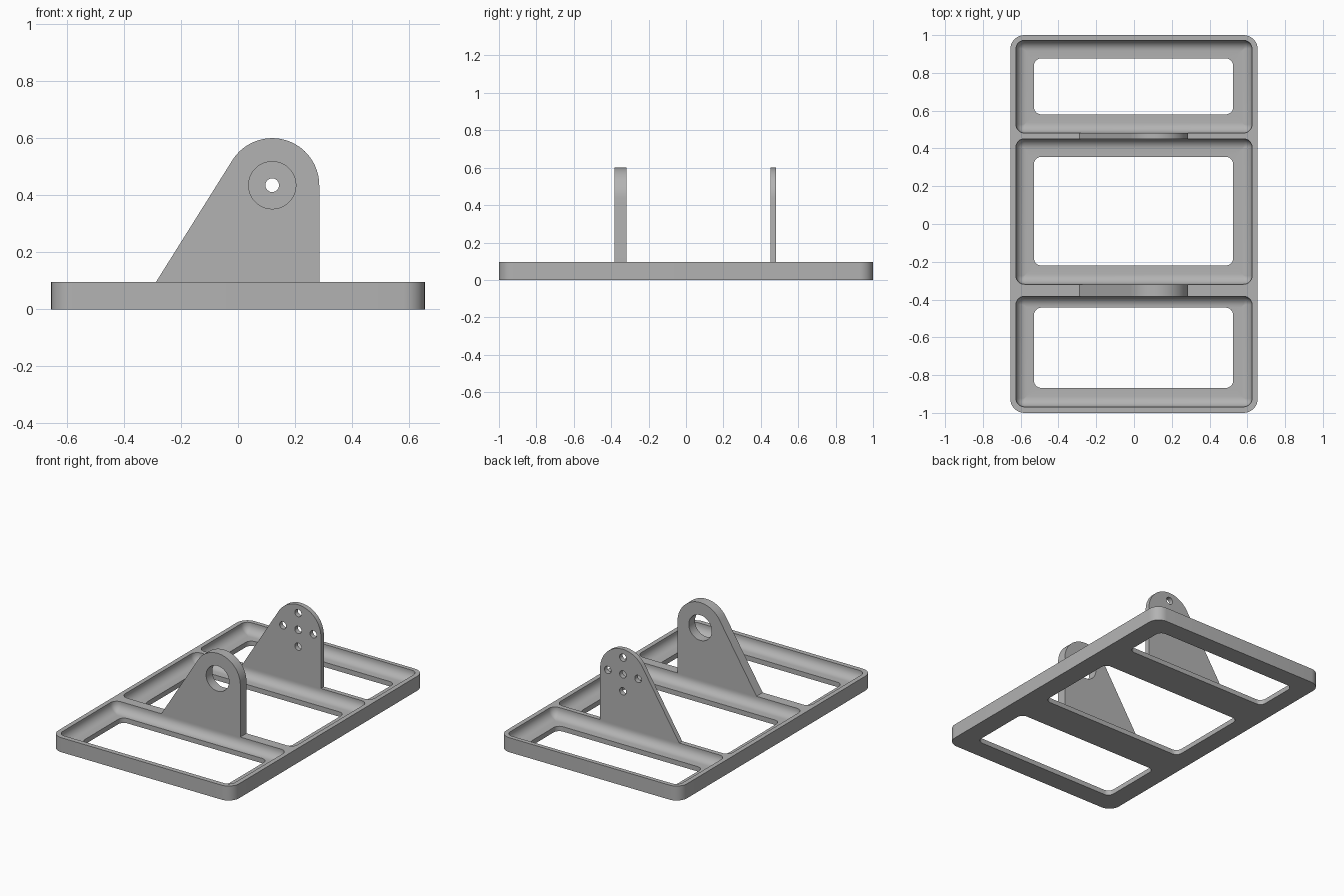
import bpy
import bmesh
from math import cos, sin, pi, acos, atan2, hypot, radians

cube = bpy.data.objects.get("Cube")
if cube:
    bpy.data.objects.remove(cube)

grey = bpy.data.materials.new("plain grey")
grey.use_nodes = True
COLOUR = (0.45, 0.45, 0.45, 1)
grey.diffuse_color = COLOUR
grey.node_tree.nodes["Principled BSDF"].inputs["Base Color"].default_value = COLOUR


def arc(cx, cy, r, start, end, steps):
    return [(cx + r * cos(start + (end - start) * i / steps),
             cy + r * sin(start + (end - start) * i / steps)) for i in range(steps + 1)]


def circle(cx, cy, r, steps=40):
    return arc(cx, cy, r, 0, 2 * pi, steps)[:-1]


def rounded_rect(x0, x1, y0, y1, r, z):
    corners = ((x1, y1, -1, -1), (x0, y1, 1, -1), (x0, y0, 1, 1), (x1, y0, -1, 1))
    pts = []
    for i, (x, y, sx, sy) in enumerate(corners):
        pts += arc(x + sx * r, y + sy * r, r, i * pi / 2, (i + 1) * pi / 2, 8)
    return [(x, y, z) for x, y in pts]


def solid(name, stacks):
    """Skin each stack of loops, then cap the first and last loops around the holes."""
    bm = bmesh.new()
    caps = ([], [])
    for stack in stacks:
        rings = [[bm.verts.new(p) for p in loop] for loop in stack]
        n = len(rings[0])
        for a, b in zip(rings, rings[1:]):
            for i in range(n):
                j = (i + 1) % n
                bm.faces.new((a[i], a[j], b[j], b[i]))
        for cap, ring in zip(caps, (rings[0], rings[-1])):
            cap += [bm.edges.get((ring[i], ring[(i + 1) % n])) for i in range(n)]
    for cap in caps:
        bmesh.ops.triangle_fill(bm, edges=cap, use_beauty=True)
    bmesh.ops.recalc_face_normals(bm, faces=bm.faces)
    mesh = bpy.data.meshes.new(name)
    bm.to_mesh(mesh)
    bm.free()
    mesh.materials.append(grey)
    obj = bpy.data.objects.new(name, mesh)
    bpy.context.collection.objects.link(obj)
    bpy.ops.object.select_all(action='DESELECT')
    obj.select_set(True)
    bpy.context.view_layer.objects.active = obj
    bpy.ops.object.shade_smooth_by_angle(angle=radians(30))
    return obj


# Base frame: rounded tray with three filleted pockets, each with a window
TOP, FLOOR, FILLET = 0.095, 0.032, 0.055
RIDGE_FRONT = (-0.383, -0.319)
RIDGE_BACK = (0.451, 0.482)


def pocket(y0, y1, window_y0, window_y1):
    loops = [rounded_rect(-0.625, 0.625, y0, y1, 0.045, TOP)]
    for i in range(9):
        a = i * pi / 16
        inset = FILLET * (1 - cos(a))
        z = FLOOR + FILLET * (1 - sin(a))
        loops.append(rounded_rect(-0.625 + inset, 0.625 - inset, y0 + inset, y1 - inset,
                                  max(0.045 - inset, 0.003), z))
    for z in (FLOOR, 0):
        loops.append(rounded_rect(-0.53, 0.525, window_y0, window_y1, 0.04, z))
    return loops


solid("base_frame", [
    [rounded_rect(-0.655, 0.655, -1, 1, 0.075, z) for z in (TOP, 0)],
    pocket(-0.968, RIDGE_FRONT[0], -0.868, -0.443),
    pocket(RIDGE_FRONT[1], RIDGE_BACK[0], -0.22, 0.356),
    pocket(RIDGE_BACK[1], 0.972, 0.58, 0.877),
])

# Upright brackets: round head, straight right edge, sloping left edge
CX, CZ, R = 0.12, 0.435, 0.165
FOOT = -0.288
dx, dz = FOOT - CX, TOP - CZ
tangent = atan2(dz, dx) % (2 * pi) - acos(R / hypot(dx, dz))
outline = [(FOOT, TOP), (CX + R, TOP)] + arc(CX, CZ, R, 0, tangent, 32)


def bracket(name, ys, holes):
    solid(name, [[[(x, y, z) for x, z in loop] for y in ys] for loop in [outline] + holes])


bracket("front_bracket", RIDGE_FRONT, [circle(CX, CZ, 0.083)])
P = 0.11
bracket("back_bracket", RIDGE_BACK,
        [circle(CX + u * P, CZ + v * P, 0.024, 24)
         for u, v in ((0, 0), (1, 0), (-1, 0), (0, 1), (0, -1))])
